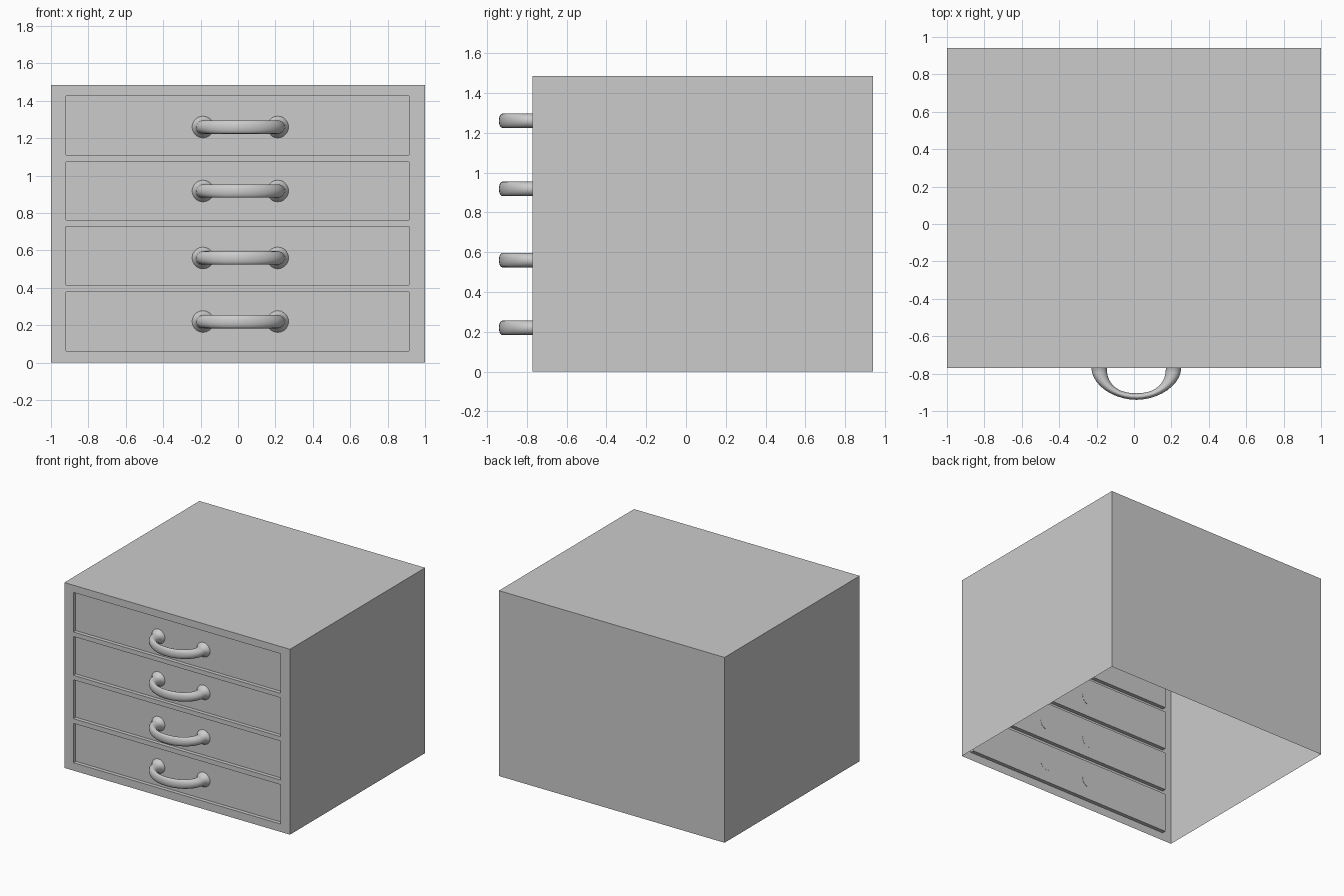
import bpy, bmesh, math
from mathutils import Vector

if "Cube" in bpy.data.objects:
    bpy.data.objects.remove(bpy.data.objects["Cube"])

FRONT, BACK, TOP = -0.77, 0.94, 1.485
PANEL_Y = FRONT + 0.03
X0, X1 = -0.92, 0.915
DRAWERS = [(0.063, 0.378), (0.416, 0.727), (0.763, 1.074), (1.11, 1.427)]
HANDLE_Z = [0.22, 0.56, 0.918, 1.26]
HANDLE_X = 0.0125


def finish(bm, name):
    bmesh.ops.remove_doubles(bm, verts=bm.verts, dist=1e-5)
    me = bpy.data.meshes.new(name)
    bm.to_mesh(me)
    bm.free()
    ob = bpy.data.objects.new(name, me)
    bpy.context.scene.collection.objects.link(ob)
    return ob


# Cabinet: thin shell open underneath, with drawer fronts sunk into the front
def make_cabinet():
    bm = bmesh.new()

    def quad(*pts):
        bm.faces.new([bm.verts.new(p) for p in pts])

    quad((-1, FRONT, TOP), (1, FRONT, TOP), (1, BACK, TOP), (-1, BACK, TOP))
    quad((1, BACK, 0), (-1, BACK, 0), (-1, BACK, TOP), (1, BACK, TOP))
    quad((1, FRONT, 0), (1, BACK, 0), (1, BACK, TOP), (1, FRONT, TOP))
    quad((-1, BACK, 0), (-1, FRONT, 0), (-1, FRONT, TOP), (-1, BACK, TOP))

    xs = [-1, X0, X1, 1]
    zs = [0] + [z for d in DRAWERS for z in d] + [TOP]
    for i in range(3):
        for j in range(len(zs) - 1):
            a, b, c, d = xs[i], xs[i + 1], zs[j], zs[j + 1]
            ring = [(a, c), (b, c), (b, d), (a, d)]
            sunk = i == 1 and j % 2 == 1
            y = PANEL_Y if sunk else FRONT
            quad(*[(x, y, z) for x, z in ring])
            if sunk:
                for k in range(4):
                    (p, q), (r, s) = ring[k], ring[(k + 1) % 4]
                    quad((p, FRONT, q), (r, FRONT, s), (r, PANEL_Y, s), (p, PANEL_Y, q))
    return finish(bm, "cabinet")


def arc_point(a, b, n, t):
    c, s = math.cos(t), math.sin(t)
    return Vector((math.copysign(a * abs(c) ** (2 / n), c), FRONT - b * s ** (2 / n), 0))


# Handle: bowed bar, thinner in the middle, with flared feet on the panel
def make_handle(name, z):
    foot = [(PANEL_Y + 0.002, 0.059), (PANEL_Y - 0.006, 0.056), (PANEL_Y - 0.016, 0.046)]
    side = lambda s: [(Vector((s * 0.2, y, 0)), Vector((s * r, 0, 0)), r) for y, r in foot]
    rings = side(1)
    steps = 20
    for k in range(steps + 1):
        t = math.pi * k / steps
        outer, inner = arc_point(0.24, 0.17, 1.9, t), arc_point(0.158, 0.135, 2.3, t)
        rings.append(((outer + inner) / 2, (outer - inner) / 2, 0.036))
    rings += reversed(side(-1))

    bm = bmesh.new()
    n = 20
    loops = []
    for c, d, h in rings:
        loops.append([bm.verts.new(c + d * math.cos(a) + Vector((0, 0, h * math.sin(a))))
                      for a in (2 * math.pi * k / n for k in range(n))])
    for p, q in zip(loops, loops[1:]):
        for k in range(n):
            m = (k + 1) % n
            bm.faces.new((p[k], p[m], q[m], q[k]))
    bm.faces.new(loops[0])
    bm.faces.new(loops[-1])
    bmesh.ops.recalc_face_normals(bm, faces=bm.faces)
    ob = finish(bm, name)
    ob.location = (HANDLE_X, 0, z)
    bpy.ops.object.select_all(action='DESELECT')
    ob.select_set(True)
    bpy.context.view_layer.objects.active = ob
    bpy.ops.object.shade_smooth_by_angle(angle=math.radians(50))


make_cabinet()
for i, z in enumerate(HANDLE_Z):
    make_handle(f"drawer_handle_{i + 1}", z)
